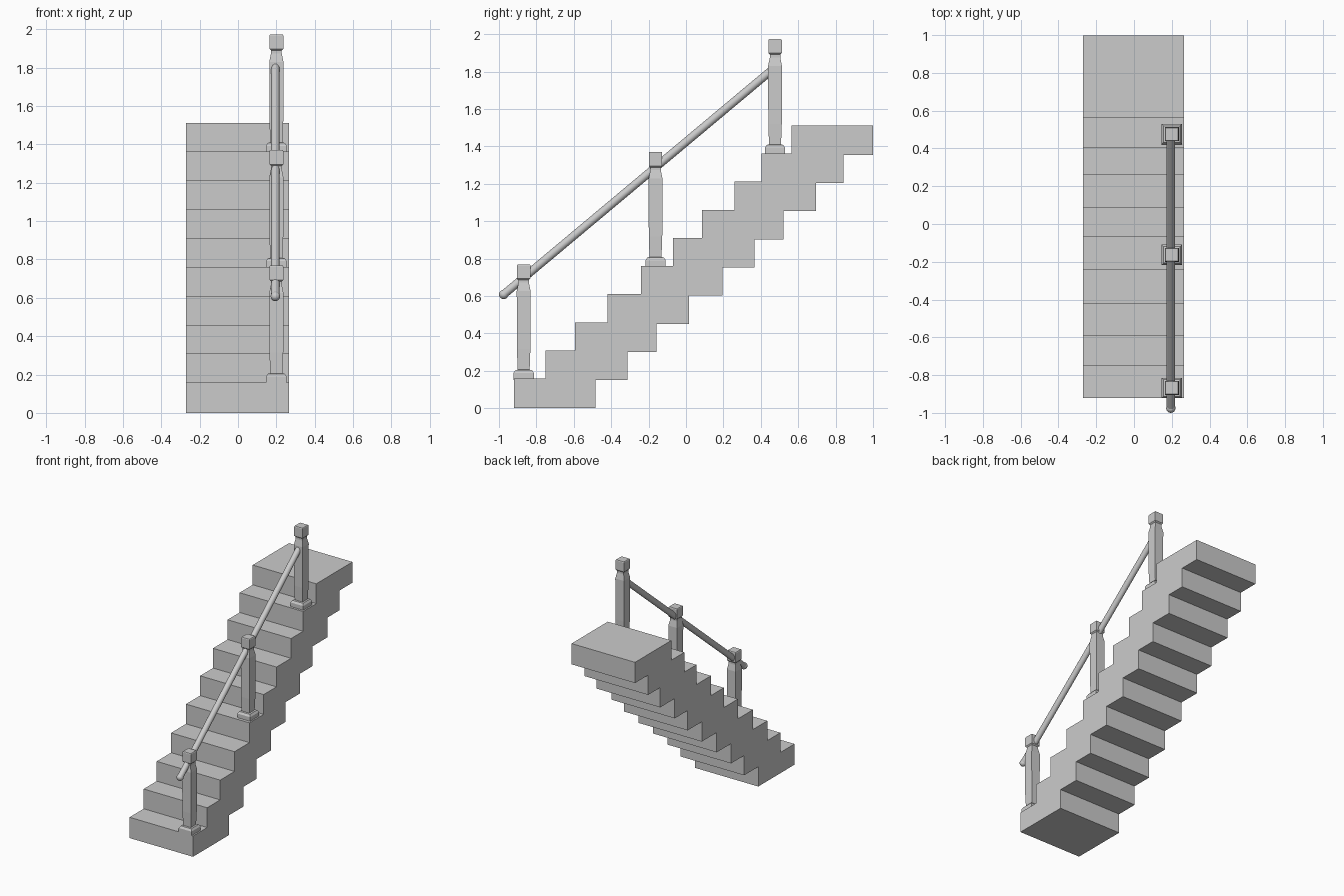
import bpy, bmesh
from mathutils import Vector

if "Cube" in bpy.data.objects:
    bpy.data.objects.remove(bpy.data.objects["Cube"])


def box(name, x0, x1, y0, y1, z0, z1):
    bpy.ops.mesh.primitive_cube_add(size=1, location=((x0 + x1) / 2, (y0 + y1) / 2, (z0 + z1) / 2))
    ob = bpy.context.object
    ob.name = name
    ob.scale = (x1 - x0, y1 - y0, z1 - z0)
    return ob


def square_post(name, x, y, z, profile):
    # stack of square rings (height, half width), capped at both ends
    bm = bmesh.new()
    rings = [[bm.verts.new((sx * h, sy * h, up)) for sx, sy in ((-1, -1), (1, -1), (1, 1), (-1, 1))]
             for up, h in profile]
    for a, b in zip(rings, rings[1:]):
        for i in range(4):
            j = (i + 1) % 4
            bm.faces.new((a[i], a[j], b[j], b[i]))
    bm.faces.new(rings[0][::-1])
    bm.faces.new(rings[-1])
    me = bpy.data.meshes.new(name)
    bm.to_mesh(me)
    bm.free()
    ob = bpy.data.objects.new(name, me)
    ob.location = (x, y, z)
    bpy.context.collection.objects.link(ob)
    return ob


# Steps: overlapping blocks, front edge and back edge of each
fronts = [-0.92, -0.75, -0.593, -0.42, -0.24, -0.07, 0.085, 0.26, 0.405, 0.563]
for i, y in enumerate(fronts):
    z = 0.1505 * i
    box(f"step_{i + 1}", -0.27, 0.265, y, y + 0.436, z, z + 0.158)

# Newel posts: plinth, tapered shaft, neck and cap
profile = [(-0.005, 0.054), (0.033, 0.054), (0.048, 0.044), (0.05, 0.032), (0.16, 0.036),
           (0.47, 0.037), (0.515, 0.028), (0.53, 0.028), (0.538, 0.036), (0.608, 0.036), (0.613, 0.033)]
for name, y, step in (("lower_post", -0.868, 0), ("middle_post", -0.163, 4), ("upper_post", 0.476, 8)):
    square_post(name, 0.20, y, 0.1505 * step + 0.156, profile)

# Handrail: round bar through the posts
low, high = Vector((0.195, -0.975, 0.608)), Vector((0.195, 0.465, 1.813))
axis = high - low
bpy.ops.mesh.primitive_cylinder_add(vertices=16, radius=0.022, depth=axis.length, location=(low + high) / 2)
rail = bpy.context.object
rail.name = "handrail"
rail.rotation_euler = axis.to_track_quat('Z', 'Y').to_euler()
bpy.ops.object.shade_smooth_by_angle()

# Rounded end of the handrail
bpy.ops.mesh.primitive_uv_sphere_add(segments=16, ring_count=10, radius=0.025, location=low)
bpy.context.object.name = "handrail_end"
bpy.ops.object.shade_smooth_by_angle()
